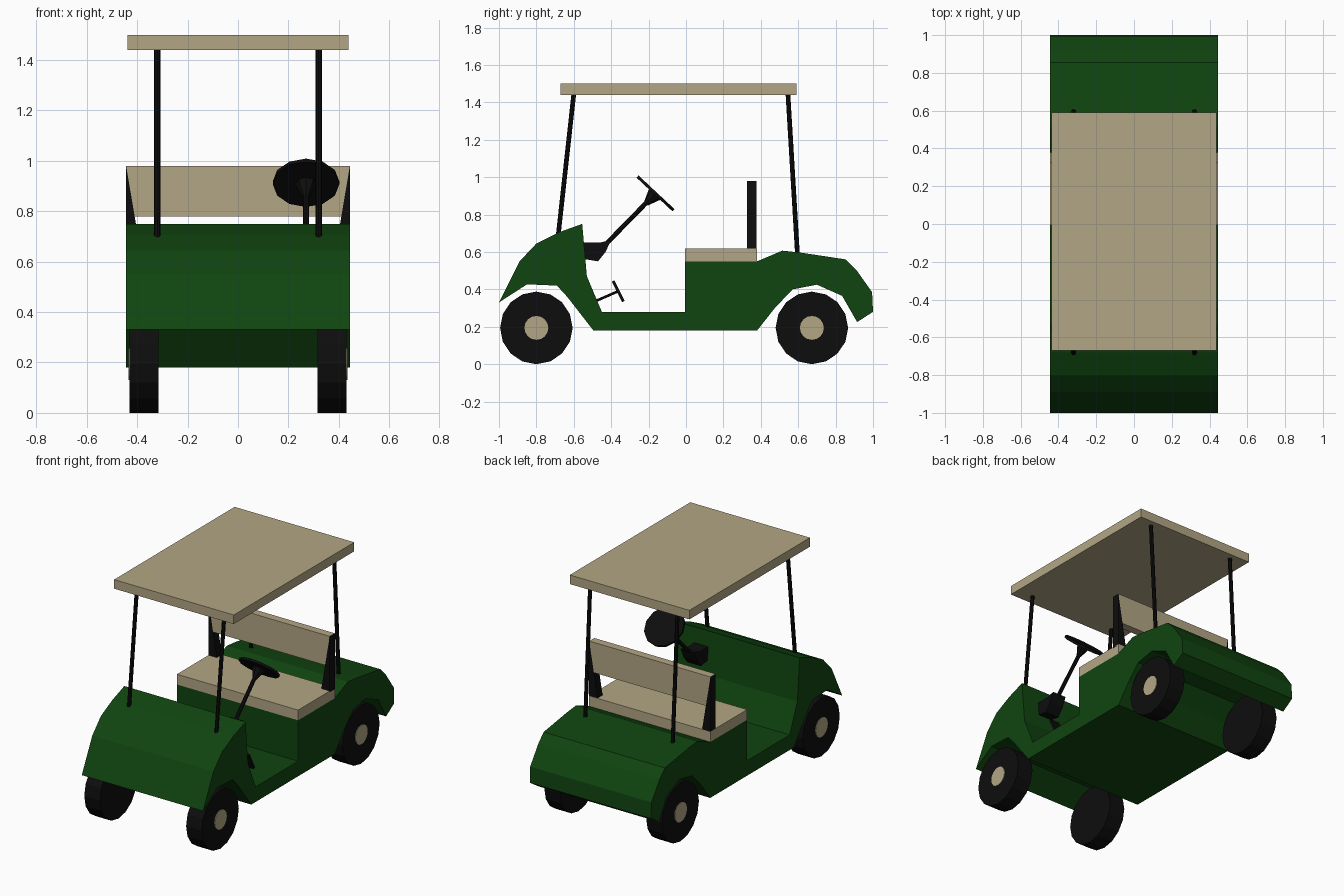
import bpy, bmesh, math
from mathutils import Vector

if "Cube" in bpy.data.objects:
    bpy.data.objects.remove(bpy.data.objects["Cube"])


def material(name, rgb):
    m = bpy.data.materials.new(name)
    m.diffuse_color = (*rgb, 1)
    m.use_nodes = True
    m.node_tree.nodes["Principled BSDF"].inputs["Base Color"].default_value = m.diffuse_color
    return m


GREEN = material("dark green paint", (0.005, 0.058, 0.005))
BEIGE = material("beige", (0.45, 0.38, 0.235))
BLACK = material("black", (0.004, 0.004, 0.004))


def finish(name, bm, mat):
    bmesh.ops.recalc_face_normals(bm, faces=bm.faces)
    mesh = bpy.data.meshes.new(name)
    bm.to_mesh(mesh)
    bm.free()
    mesh.materials.append(mat)
    ob = bpy.data.objects.new(name, mesh)
    bpy.context.collection.objects.link(ob)
    return ob


def prism(name, pts, shift, mat):
    """Extrude a closed outline of 3D points along a vector."""
    bm = bmesh.new()
    face = bm.faces.new([bm.verts.new(p) for p in pts])
    new = bmesh.ops.extrude_face_region(bm, geom=[face], use_keep_orig=True)["geom"]
    bmesh.ops.translate(bm, vec=Vector(shift),
                        verts=[g for g in new if isinstance(g, bmesh.types.BMVert)])
    return finish(name, bm, mat)


def side_prism(name, outline, x0, x1, mat):
    return prism(name, [(x0, y, z) for y, z in outline], (x1 - x0, 0, 0), mat)


def front_prism(name, outline, y0, y1, mat):
    return prism(name, [(x, y0, z) for x, z in outline], (0, y1 - y0, 0), mat)


def rod(name, a, b, r1, r2, sides, mat):
    """Tapered cylinder from point a to point b."""
    a, b = Vector(a), Vector(b)
    bm = bmesh.new()
    bmesh.ops.create_cone(bm, cap_ends=True, segments=sides, radius1=r1, radius2=r2,
                          depth=(b - a).length)
    rot = Vector((0, 0, 1)).rotation_difference(b - a).to_matrix().to_4x4()
    bmesh.ops.transform(bm, matrix=rot, verts=bm.verts)
    bmesh.ops.translate(bm, vec=(a + b) / 2, verts=bm.verts)
    return finish(name, bm, mat)


W = 0.444

# Body: one side profile with both wheel arches
body = [(-1.0, 0.33), (-0.89, 0.55), (-0.80, 0.645), (-0.68, 0.705), (-0.555, 0.75),
        (-0.53, 0.47), (-0.45, 0.28), (-0.005, 0.28), (-0.005, 0.55), (0.38, 0.55),
        (0.515, 0.607), (0.61, 0.597), (0.855, 0.56), (0.91, 0.505), (0.995, 0.385),
        (1.0, 0.28), (0.915, 0.225), (0.835, 0.365), (0.70, 0.425), (0.57, 0.40),
        (0.475, 0.30), (0.38, 0.18), (-0.495, 0.18), (-0.635, 0.36), (-0.69, 0.42),
        (-0.85, 0.427)]
side_prism("body", body, -W, W, GREEN)

# Seat, backrest and roof
side_prism("seat_cushion", [(-0.005, 0.55), (0.38, 0.55), (0.38, 0.618), (-0.005, 0.618)],
           -W, W, BEIGE)
front_prism("seat_back", [(-0.41, 0.78), (0.41, 0.78), (W, 0.98), (-W, 0.98)],
            0.325, 0.378, BEIGE)
side_prism("roof", [(-0.67, 1.44), (0.59, 1.44), (0.59, 1.50), (-0.67, 1.50)],
           -0.438, 0.438, BEIGE)

for s, side in ((-1, "left"), (1, "right")):
    # Wedge-shaped backrest brackets
    front_prism(side + "_seat_bracket",
                [(s * W, 0.61), (s * W, 0.98), (s * 0.41, 0.78), (s * 0.382, 0.61)],
                0.325, 0.378, BLACK)
    # Roof posts
    rod(side + "_front_post", (s * 0.32, -0.683, 0.69), (s * 0.32, -0.60, 1.445),
        0.0125, 0.0125, 8, BLACK)
    rod(side + "_rear_post", (s * 0.32, 0.596, 0.585), (s * 0.32, 0.545, 1.445),
        0.0125, 0.0125, 8, BLACK)
    # Wheels with hub plates
    for y, end in ((-0.80, "front"), (0.673, "rear")):
        rod(f"{side}_{end}_wheel", (s * 0.316, y, 0.194), (s * 0.43, y, 0.194),
            0.194, 0.194, 16, BLACK)
        rod(f"{side}_{end}_hub", (s * 0.428, y, 0.194), (s * 0.434, y, 0.194),
            0.064, 0.064, 16, BEIGE)

# Steering gear
SX = 0.27
axis = Vector((0, 0.175, 0.187)).normalized()
centre = Vector((SX, -0.163, 0.913))
rod("steering_wheel", centre - axis * 0.008, centre + axis * 0.008, 0.132, 0.132, 12, BLACK)
rod("steering_hub", centre - axis * 0.075, centre, 0.014, 0.045, 8, BLACK)
rod("steering_column", (SX, -0.44, 0.63), centre, 0.0125, 0.0125, 8, BLACK)
side_prism("steering_housing",
           [(-0.56, 0.65), (-0.46, 0.65), (-0.40, 0.665), (-0.43, 0.60), (-0.47, 0.55),
            (-0.56, 0.565)], SX - 0.05, SX + 0.05, BLACK)

# Pedal
rod("pedal_arm", (0.32, -0.50, 0.33), (0.32, -0.363, 0.39), 0.007, 0.007, 6, BLACK)
side_prism("pedal_pad", [(-0.397, 0.442), (-0.383, 0.448), (-0.328, 0.338), (-0.342, 0.332)],
           0.285, 0.355, BLACK)
